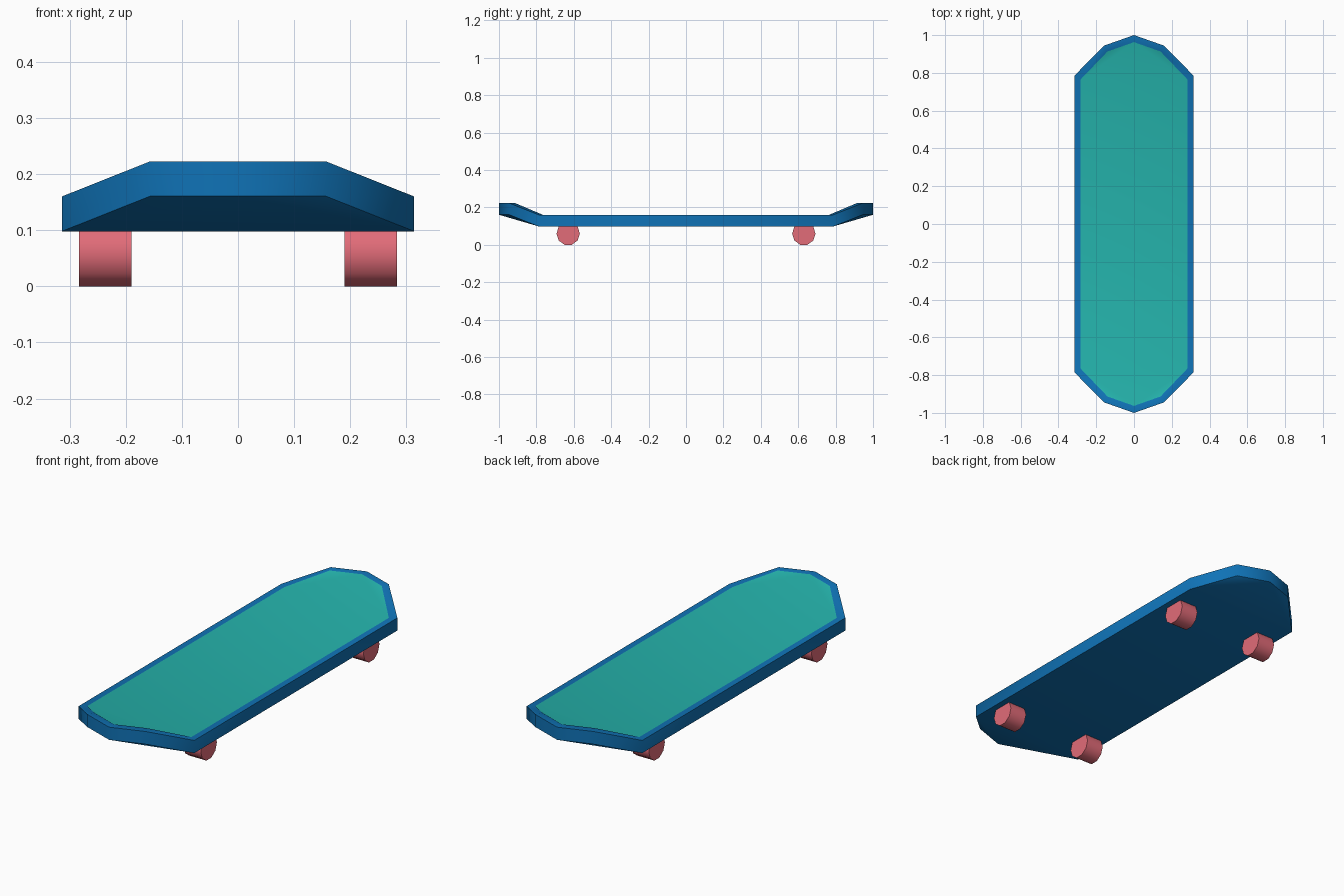
import bpy, bmesh, math
from mathutils import Matrix

if "Cube" in bpy.data.objects:
    bpy.data.objects.remove(bpy.data.objects["Cube"])


def material(name, rgb):
    m = bpy.data.materials.new(name)
    m.diffuse_color = (*rgb, 1)
    m.use_nodes = True
    m.node_tree.nodes["Principled BSDF"].inputs["Base Color"].default_value = m.diffuse_color
    return m


blue = material("deck blue", (0.005, 0.17, 0.47))
teal = material("grip teal", (0.018, 0.45, 0.41))
pink = material("wheel pink", (0.76, 0.15, 0.19))


def finish(bm, name, mats, angle):
    me = bpy.data.meshes.new(name)
    bm.to_mesh(me)
    bm.free()
    ob = bpy.data.objects.new(name, me)
    bpy.context.collection.objects.link(ob)
    for m in mats:
        me.materials.append(m)
    bpy.ops.object.select_all(action='DESELECT')
    bpy.context.view_layer.objects.active = ob
    ob.select_set(True)
    bpy.ops.object.shade_smooth_by_angle(angle=math.radians(angle))
    return ob


# deck: five points per end, with the nose and tail raised
def ring(bm, side, corner, shoulder, tip, z):
    end = [(side, corner, z), (shoulder[0], shoulder[1], z + 0.0625),
           (0, tip, z + 0.0625), (-shoulder[0], shoulder[1], z + 0.0625),
           (-side, corner, z)]
    pts = end + [(-x, -y, h) for x, y, h in end]
    return [bm.verts.new(p) for p in pts]


def cap(bm, r, mat):
    faces = [(0, 4, 5, 9)]
    for s in (0, 5):
        faces += [(s, s + 2, s + 4), (s, s + 1, s + 2), (s + 2, s + 3, s + 4)]
    for f in faces:
        bm.faces.new([r[i] for i in f]).material_index = mat


bm = bmesh.new()
bottom = ring(bm, 0.314, 0.787, (0.157, 0.945), 1.0, 0.098)
top = ring(bm, 0.314, 0.787, (0.157, 0.945), 1.0, 0.16)
inner = ring(bm, 0.283, 0.765, (0.141, 0.913), 0.963, 0.16)
for a, b in ((bottom, top), (top, inner)):
    for i in range(10):
        j = (i + 1) % 10
        bm.faces.new((a[i], a[j], b[j], b[i]))
cap(bm, inner, 1)
cap(bm, bottom, 0)
bmesh.ops.recalc_face_normals(bm, faces=bm.faces[:])
finish(bm, "deck", [blue, teal], 50)

# four wheels
R, SIDES = 0.0625, 10
for xn, sx in (("left", -1), ("right", 1)):
    for yn, sy in (("front", -1), ("back", 1)):
        bm = bmesh.new()
        place = (Matrix.Translation((sx * 0.2365, sy * 0.63, R * math.cos(math.pi / SIDES)))
                 @ Matrix.Rotation(math.pi / 2, 4, 'Y'))
        bmesh.ops.create_cone(bm, cap_ends=True, segments=SIDES, radius1=R,
                              radius2=R, depth=0.093, matrix=place)
        finish(bm, f"{yn}_{xn}_wheel", [pink], 50)
